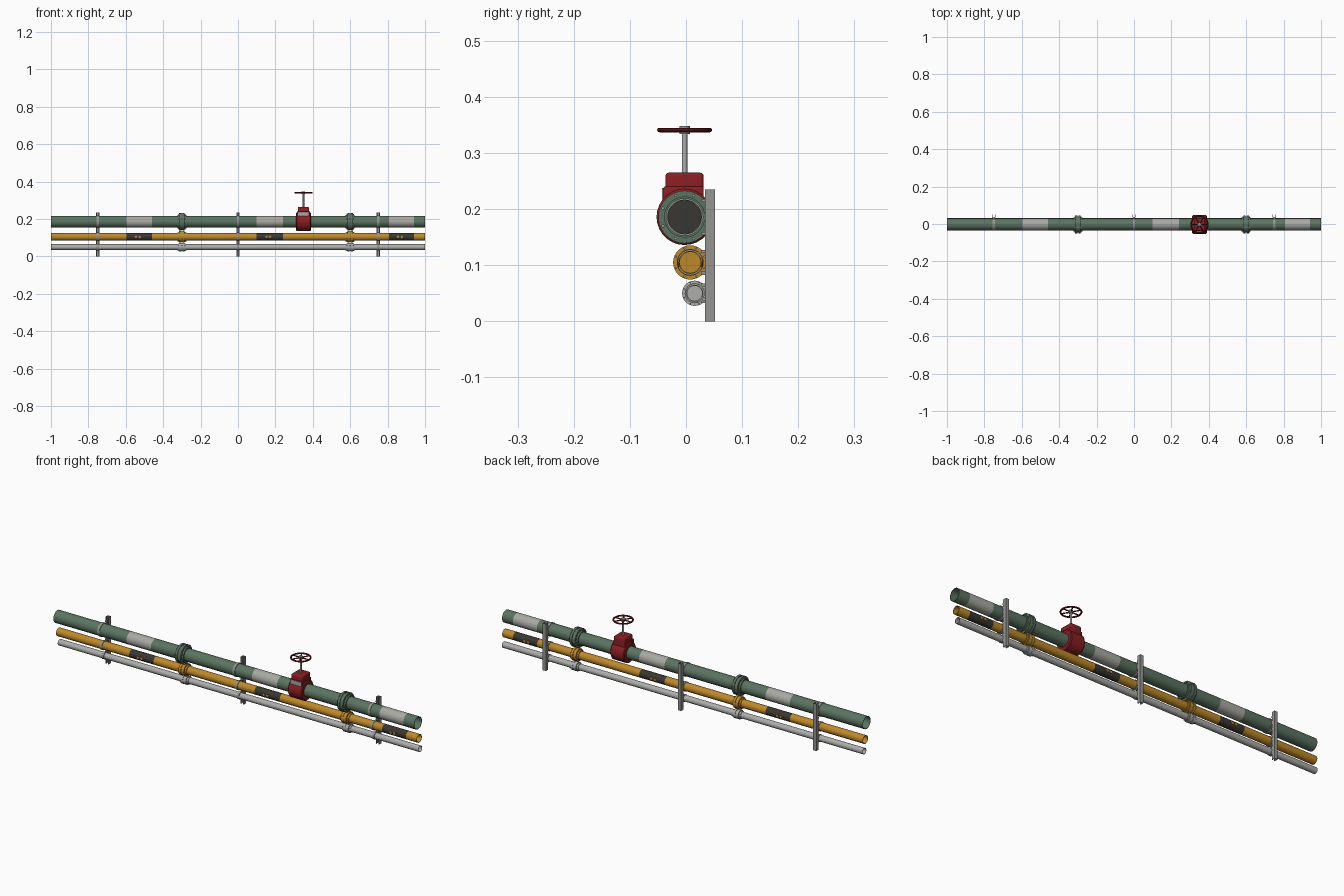
import bpy, bmesh, math
from mathutils import Matrix, Vector

if "Cube" in bpy.data.objects:
    bpy.data.objects.remove(bpy.data.objects["Cube"])


def material(name, r, g, b):
    m = bpy.data.materials.new(name)
    m.diffuse_color = (r, g, b, 1)
    m.use_nodes = True
    m.node_tree.nodes["Principled BSDF"].inputs["Base Color"].default_value = m.diffuse_color
    return m


GREEN = material("green paint", .105, .175, .12)
YELLOW = material("yellow paint", .52, .25, .022)
PALE = material("pale galvanised", .42, .42, .41)
STEEL = material("strut steel", .30, .30, .29)
BAND = material("grey band", .40, .40, .37)
DARK = material("dark band", .04, .038, .032)
RED = material("valve red", .25, .013, .016)
WHEEL = material("dark red", .14, .008, .011)

Z_TO_X = Matrix.Rotation(math.pi / 2, 4, 'Y')


def finish(bm, name, mats, loc=(0, 0, 0)):
    bmesh.ops.recalc_face_normals(bm, faces=bm.faces)
    me = bpy.data.meshes.new(name)
    bm.to_mesh(me)
    bm.free()
    for m in mats:
        me.materials.append(m)
    me.shade_smooth()
    me.set_sharp_from_angle(angle=math.radians(35))
    ob = bpy.data.objects.new(name, me)
    ob.location = loc
    bpy.context.collection.objects.link(ob)
    return ob


def lathe(name, profile, mats, loc, rule=None, segs=28, closed=False):
    """Spin (x, radius) points around the x axis."""
    bm = bmesh.new()
    vs = [bm.verts.new((x, 0, r)) for x, r in profile]
    es = [bm.edges.new(p) for p in zip(vs, vs[1:])]
    if closed:
        es.append(bm.edges.new((vs[-1], vs[0])))
    bmesh.ops.spin(bm, geom=vs + es, axis=(1, 0, 0), cent=(0, 0, 0),
                   angle=math.tau, steps=segs, use_duplicate=False)
    bmesh.ops.remove_doubles(bm, verts=bm.verts, dist=1e-5)
    if rule:
        for f in bm.faces:
            f.material_index = rule(f.calc_center_median())
    return finish(bm, name, mats, loc)


def box(name, lo, hi, mat, bevel=0):
    lo, hi = Vector(lo), Vector(hi)
    bm = bmesh.new()
    bmesh.ops.create_cube(bm, size=1)
    bmesh.ops.scale(bm, vec=hi - lo, verts=bm.verts)
    if bevel:
        bmesh.ops.bevel(bm, geom=bm.edges[:], offset=bevel, segments=3,
                        profile=.5, affect='EDGES')
    return finish(bm, name, [mat], (lo + hi) / 2)


def rod(name, r, length, mat, loc, rot=Matrix(), segs=16):
    bm = bmesh.new()
    bmesh.ops.create_cone(bm, cap_ends=True, segments=segs, radius1=r,
                          radius2=r, depth=length, matrix=rot)
    return finish(bm, name, [mat], loc)


# Pipes: name, y, z, radius, flange radius, paint, band colour, end disc colour
BANDS = [(-.595, -.46), (.1, .24), (.807, .94)]
PIPES = [("main_pipe", -.0025, .186, .031, .047, GREEN, BAND, DARK),
         ("gas_pipe", .0075, .105, .0205, .0305, YELLOW, DARK, YELLOW),
         ("conduit_pipe", .0155, .05, .0153, .0225, PALE, None, PALE)]
STRUTS = (-.75, 0, .75)
STRUT_FRONT = .034

for name, y, z, r, fr, paint, band, inner in PIPES:
    ri, deep = r - .002, 1.0 - r * 2
    half = [(-deep, 0), (-deep, ri), (-1, ri), (-1, r)]
    cuts = [(x, r) for pair in BANDS for x in pair] if band else []
    profile = half + cuts + [(-x, q) for x, q in reversed(half)]

    def rule(c, r=r, ri=ri, deep=deep, band=band):
        rad = math.hypot(c.y, c.z)
        if abs(abs(c.x) - deep) < 1e-4:
            return 2
        on_band = band and rad > ri and any(a < c.x < b for a, b in BANDS)
        return 1 if on_band else 0

    lathe(name, profile, [paint, band or paint, inner], (0, y, z), rule)

    # Bolted flange joints
    for x in (-.3, .6):
        neck = r + (fr - r) * .35
        lathe(name + "_flange",
              [(-.024, r - .001), (-.024, neck), (-.015, neck), (-.015, fr),
               (-.003, fr), (-.003, fr * .93), (.003, fr * .93), (.003, fr),
               (.015, fr), (.015, neck), (.024, neck), (.024, r - .001)],
              [paint], (x, y, z))
        br = (neck + fr) / 2
        for i in range(8):
            a = math.tau * (i + .5) / 8
            rod(name + "_flange_bolt", (fr - neck) * .3, .038, STEEL,
                (x, y + br * math.cos(a), z + br * math.sin(a)), Z_TO_X, 6)

    # Clamp rings and their feet on each strut
    for x in STRUTS:
        lathe(name + "_clamp", [(-.006, r - .001), (-.006, r + .0025),
                                (.006, r + .0025), (.006, r - .001)],
              [STEEL], (x, y, z), closed=True)
        for s in (-1, 1):
            zc = z + s * r * .95
            box(name + "_clamp_foot", (x - .006, STRUT_FRONT - .007, zc - .003),
                (x + .006, STRUT_FRONT + .001, zc + .003), STEEL)

# Paired diamond marks on the dark bands, front and back
_, gy, gz, gr = PIPES[1][:4]
for a, b in BANDS:
    for dx in (-.018, .002):
        for s in (-1, 1):
            bm = bmesh.new()
            bmesh.ops.create_cone(bm, cap_ends=True, segments=4, radius1=.008,
                                  radius2=.008, depth=.002,
                                  matrix=Matrix.Rotation(math.pi / 2, 4, 'X'))
            finish(bm, "diamond_mark", [YELLOW],
                   ((a + b) / 2 + dx, gy + s * gr, gz))

# Wall struts: slotted channel extruded upward
RIGHT = [(.004, .034), (.009, .034), (.009, .052)]
INNER = [(.0065, .0495), (.0065, .0365), (.004, .0365)]
section = (RIGHT + [(-x, y) for x, y in reversed(RIGHT)]
           + [(-x, y) for x, y in reversed(INNER)] + INNER)
for x in STRUTS:
    bm = bmesh.new()
    face = bm.faces.new([bm.verts.new((px, py, 0)) for px, py in section])
    ext = bmesh.ops.extrude_face_region(bm, geom=[face])
    bmesh.ops.translate(bm, vec=(0, 0, .235), verts=[
        v for v in ext["geom"] if isinstance(v, bmesh.types.BMVert)])
    finish(bm, "wall_strut", [STEEL], (x, 0, 0))

# Valve body and bonnet
VX, VY, VZ = .35, -.0025, .186
lathe("valve_body", [(-.039, .03), (-.039, .046), (-.035, .05), (.035, .05),
                     (.039, .046), (.039, .03)], [RED], (VX, VY, VZ))
box("valve_bonnet", (VX - .03, VY - .034, .19), (VX + .03, VY + .034, .265),
    RED, .006)
box("valve_collar", (VX - .035, VY - .038, .205), (VX + .035, VY + .034, .24),
    RED, .003)
box("valve_name_plate", (VX - .028, VY - .040, .217),
    (VX + .028, VY - .037, .238), BAND)

# Stem and handwheel
WZ = .341
rod("valve_stem", .0048, .082, PALE, (VX, VY, .304))
rod("wheel_hub", .0095, .014, STEEL, (VX, VY, WZ))
rim = []
for i in range(8):
    a = math.tau * i / 8
    rim.append((.045 + .004 * math.cos(a), .004 * math.sin(a)))
wheel = lathe("hand_wheel", [(h, rad) for rad, h in rim], [WHEEL],
              (VX, VY, WZ), segs=32, closed=True)
wheel.rotation_euler.y = math.pi / 2
for i in range(6):
    a = math.tau * i / 6
    rod("wheel_spoke", .003, .04, WHEEL,
        (VX + .025 * math.cos(a), VY + .025 * math.sin(a), WZ),
        Matrix.Rotation(a, 4, 'Z') @ Z_TO_X, 8)
